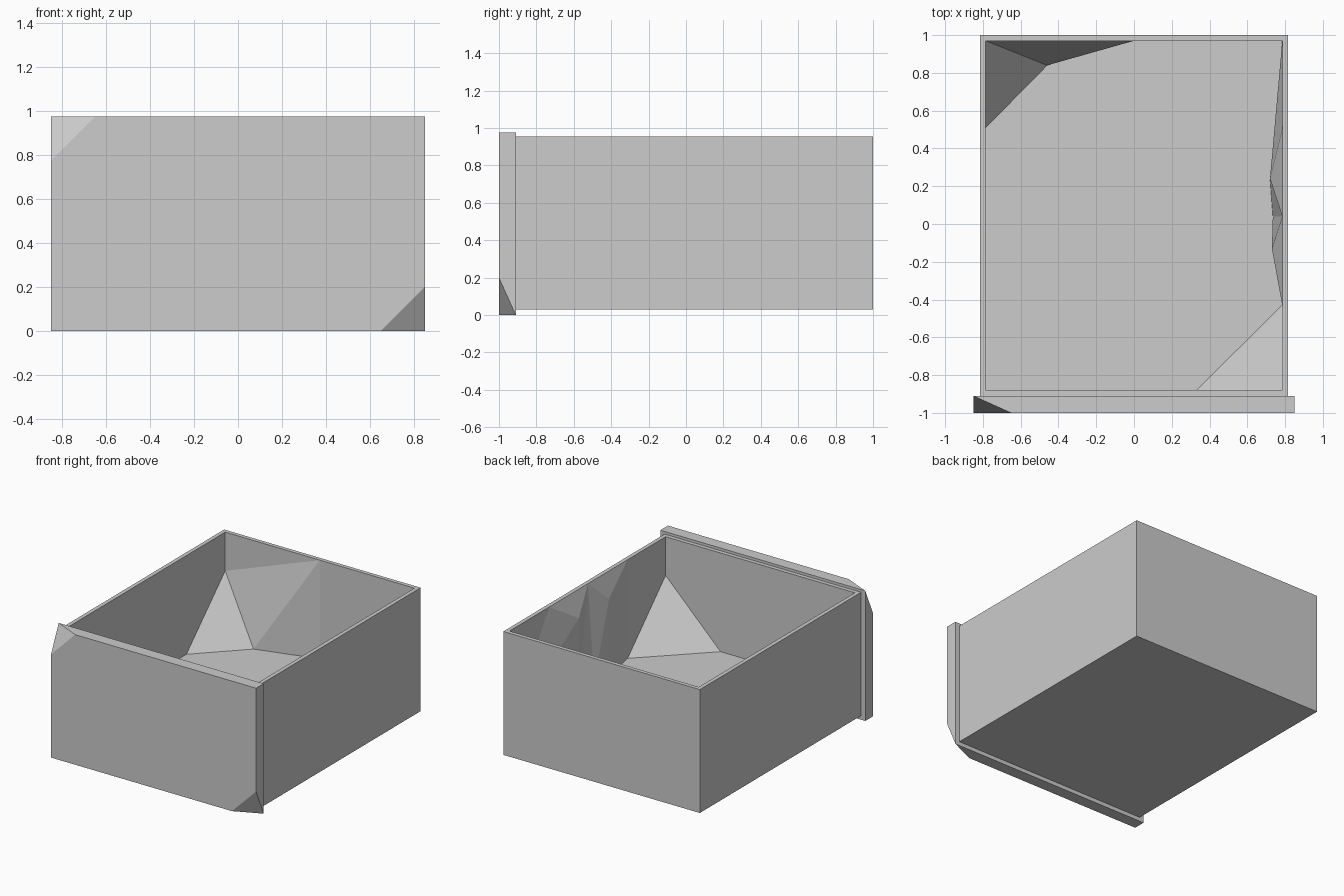
import bpy
import bmesh
from mathutils import Matrix, Vector

cube = bpy.data.objects.get("Cube")
if cube:
    bpy.data.objects.remove(cube, do_unlink=True)

grey = bpy.data.materials.new("plain_grey")
grey.use_nodes = True
grey.diffuse_color = (0.604, 0.604, 0.604, 1)
grey.node_tree.nodes["Principled BSDF"].inputs["Base Color"].default_value = grey.diffuse_color

SIDE, FRONT, BACK = 0.785, -0.88, 0.97   # inner walls
FLOOR, RIM, WALL = 0.215, 0.955, 0.03


def finish(name, bm):
    mesh = bpy.data.meshes.new(name)
    bm.to_mesh(mesh)
    bm.free()
    mesh.materials.append(grey)
    obj = bpy.data.objects.new(name, mesh)
    bpy.context.collection.objects.link(obj)
    return obj


def block(low, high):
    low, high = Vector(low), Vector(high)
    bm = bmesh.new()
    matrix = Matrix.Translation((low + high) / 2) @ Matrix.Diagonal((*(high - low), 1))
    bmesh.ops.create_cube(bm, size=1, matrix=matrix)
    return bm


def patch(name, points, triangles):
    """Folded surface whose faces look towards the middle of the drawer."""
    bm = bmesh.new()
    verts = {key: bm.verts.new(co) for key, co in points.items()}
    middle = Vector((0, 0, RIM))
    for tri in triangles.split():
        face = bm.faces.new([verts[key] for key in tri])
        face.normal_update()
        if face.normal.dot(middle - face.calc_center_median()) < 0:
            face.normal_flip()
    return finish(name, bm)


# Drawer box: open top with a sunken floor
bm = block((-SIDE - WALL, FRONT - WALL, 0.03), (SIDE + WALL, BACK + WALL, RIM))
top = max(bm.faces, key=lambda f: f.calc_center_median().z)
bmesh.ops.inset_region(bm, faces=[top], thickness=WALL, use_even_offset=True)
walls = bmesh.ops.extrude_discrete_faces(bm, faces=[top])
for v in walls["faces"][0].verts:
    v.co.z = FLOOR
bmesh.ops.recalc_face_normals(bm, faces=bm.faces)
finish("drawer_box", bm)

# Front panel with two opposite corners cut off
bm = block((-0.85, -1, 0), (0.85, -0.91, 0.975))
for side, height in ((-1, 0.975), (1, 0)):
    up = 1 if height else -1
    bmesh.ops.bisect_plane(
        bm, geom=bm.verts[:] + bm.edges[:] + bm.faces[:],
        plane_co=(side * 0.85, -0.91, height),
        plane_no=(side / 0.2, -1 / 0.09, up / 0.2), clear_outer=True)
    bmesh.ops.holes_fill(bm, edges=[e for e in bm.edges if e.is_boundary])
bmesh.ops.remove_doubles(bm, verts=bm.verts, dist=0.001)
bmesh.ops.recalc_face_normals(bm, faces=bm.faces)
finish("front_panel", bm)

# Sloped filler in the front left corner
patch("front_corner_slope", {
    "a": (SIDE, FRONT, 0.665),
    "b": (0.33, FRONT, FLOOR),
    "c": (SIDE, -0.43, FLOOR),
}, "abc")

# Folded filler in the back right corner
patch("back_corner_slope", {
    "a": (-SIDE, BACK, 0.665),
    "b": (-SIDE, 0.51, FLOOR),
    "v": (-0.46, 0.84, FLOOR),
    "r": (0, BACK, RIM),
    "f": (0, BACK, FLOOR),
}, "abv avr rvf")

# Buckled lining on the left wall: capitals on top, small letters on the floor
patch("left_wall_buckle", {
    "A": (SIDE, -0.43, RIM), "a": (SIDE, -0.43, FLOOR),
    "B": (0.73, -0.13, 0.79), "b": (0.73, -0.13, FLOOR),
    "C": (SIDE, 0.04, RIM), "c": (0.735, 0.04, FLOOR),
    "D": (0.72, 0.24, 0.79), "d": (0.72, 0.24, FLOOR),
    "E": (SIDE, 0.5, RIM), "e": (SIDE, BACK, FLOOR),
}, "Aab AbB ABC Bbc BcC Ccd CdD CDE EDe Dde")
